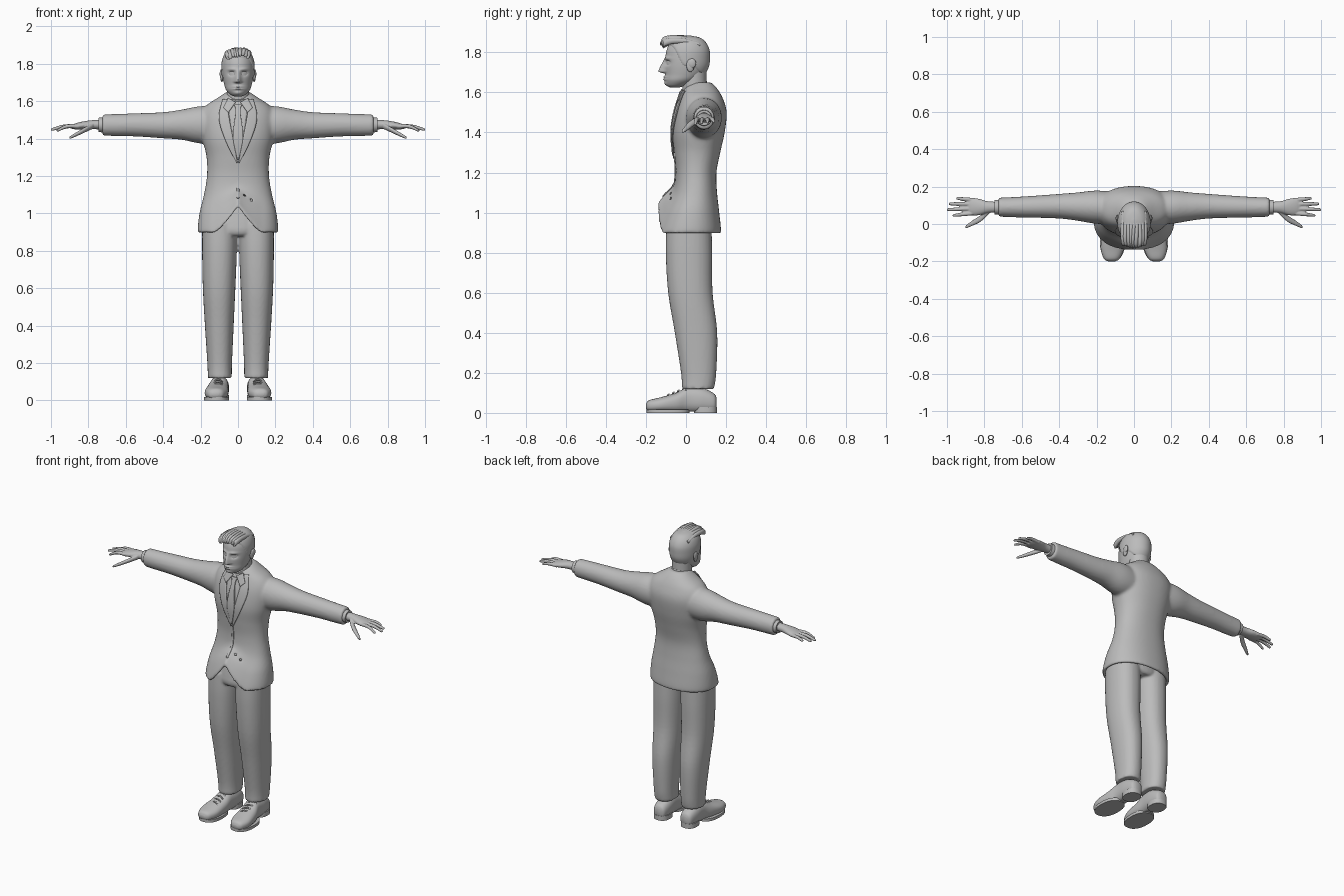
import bpy, bmesh, math, random
from mathutils import Vector, Matrix

random.seed(4)
if "Cube" in bpy.data.objects:
    bpy.data.objects.remove(bpy.data.objects["Cube"])

GREY = (0.5, 0.5, 0.5, 1)
mat = bpy.data.materials.new("plain grey")
mat.use_nodes = True
mat.diffuse_color = GREY
mat.node_tree.nodes["Principled BSDF"].inputs["Base Color"].default_value = GREY

PLANES = {"x": (Vector((0, 1, 0)), Vector((0, 0, 1))),
          "y": (Vector((1, 0, 0)), Vector((0, 0, 1))),
          "z": (Vector((1, 0, 0)), Vector((0, 1, 0)))}


def smooth_rows(rows, n):
    """Catmull-Rom interpolation of (x, y, z, radius a, radius b) rows."""
    out = []
    for i in range(len(rows) - 1):
        p = [rows[max(0, min(len(rows) - 1, i + k))] for k in (-1, 0, 1, 2)]
        for j in range(n):
            t = j / n
            out.append([b + .5 * t * (c - a + t * (2 * a - 5 * b + 4 * c - d + t * (3 * (b - c) + d - a)))
                        for a, b, c, d in zip(*p)])
    return out + [list(rows[-1])]


def loft(bm, rows, axis="z", seg=32, n=4, power=1.0, warp=None):
    """Skin rounded cross-sections placed across one axis."""
    u, v = PLANES[axis]
    rings = []
    for x, y, z, a, b in smooth_rows(rows, n):
        ring = []
        for k in range(seg):
            c, s = math.cos(math.tau * k / seg), math.sin(math.tau * k / seg)
            c, s = (math.copysign(abs(w) ** power, w) for w in (c, s))
            co = Vector((x, y, z)) + u * a * c + v * b * s
            ring.append(bm.verts.new(warp(co) if warp else co))
        rings.append(ring)
    for r0, r1 in zip(rings, rings[1:]):
        for k in range(seg):
            m = (k + 1) % seg
            bm.faces.new((r0[k], r0[m], r1[m], r1[k]))
    bm.faces.new(rings[0])
    bm.faces.new(rings[-1])


def ball(bm, loc, size):
    bmesh.ops.create_uvsphere(bm, u_segments=20, v_segments=12, radius=1,
                              matrix=Matrix.Translation(loc) @ Matrix.Diagonal((*size, 1)))


def finish(bm, name, mirror=False, voxel=0, relax=0):
    bmesh.ops.recalc_face_normals(bm, faces=bm.faces)
    me = bpy.data.meshes.new(name)
    bm.to_mesh(me)
    bm.free()
    me.shade_smooth()
    me.set_sharp_from_angle(angle=math.radians(50))
    me.materials.append(mat)
    ob = bpy.data.objects.new(name, me)
    bpy.context.collection.objects.link(ob)
    if mirror:
        ob.modifiers.new("mirror", "MIRROR")
    if voxel:
        r = ob.modifiers.new("blend", "REMESH")
        r.mode, r.voxel_size, r.use_smooth_shade = "VOXEL", voxel, True
    if relax:
        s = ob.modifiers.new("relax", "SMOOTH")
        s.factor, s.iterations = .5, relax
    return ob


def step(t):
    t = max(0, min(1, t))
    return t * t * (3 - 2 * t)


def bell(d, width):
    return math.exp(-(d / width) ** 2)


# Jacket: flared body with cutaway front hem, blended with both sleeves
def hem(co):
    cut = .14 * max(0, 1 - abs(co.x) / .13) ** 1.3
    co.z += cut * step(-co.y / .08) * max(0, min(1, (1.16 - co.z) / .25))
    return co


bm = bmesh.new()
loft(bm, [(0, .02, 1.06, .15, .1), (0, .016, .92, .19, .13), (0, .016, .9, .215, .158),
          (0, .028, 1.0, .206, .138), (0, .045, 1.1, .182, .11), (0, .05, 1.2, .166, .102),
          (0, .056, 1.3, .168, .115), (0, .063, 1.4, .19, .13), (0, .075, 1.5, .2, .128),
          (0, .077, 1.57, .175, .107), (0, .073, 1.62, .105, .082), (0, .075, 1.65, .06, .05)],
     seg=64, n=6, power=.9, warp=hem)
for s in (1, -1):
    loft(bm, [(s * .08, .085, 1.47, .085, .1), (s * .2, .09, 1.473, .089, .1), (s * .3, .093, 1.474, .076, .081),
              (s * .4, .095, 1.471, .066, .07), (s * .55, .092, 1.473, .058, .062),
              (s * .65, .09, 1.472, .054, .059), (s * .725, .09, 1.472, .051, .057)], "x", n=6)
jacket = finish(bm, "jacket", voxel=.009, relax=5)

# Trousers
bm = bmesh.new()
loft(bm, [(0, .015, .88, .1, .1), (0, .015, .92, .185, .112), (0, .02, 1.08, .15, .09)])
for s in (1, -1):
    loft(bm, [(s * .097, .06, .12, .064, .08), (s * .098, .063, .2, .066, .088), (s * .1, .05, .4, .077, .106),
              (s * .101, .022, .6, .087, .111), (s * .099, .015, .8, .093, .116), (s * .098, .015, .95, .093, .112)],
         n=6, power=.9)
finish(bm, "trousers", voxel=.008, relax=3)

# Shoes with soles and laces
bm = bmesh.new()
loft(bm, [(.12, -.2, .033, .018, .01), (.119, -.185, .035, .042, .028), (.116, -.13, .04, .062, .037),
          (.109, -.05, .05, .059, .05), (.101, .01, .065, .05, .064), (.098, .08, .063, .05, .062),
          (.097, .138, .052, .04, .046), (.097, .153, .05, .02, .025)], "y", n=6, power=.85,
     warp=lambda co: Vector((co.x, co.y, max(.006, co.z))))
finish(bm, "shoes", mirror=True)
bm = bmesh.new()
for z0, z1, row in ((0, .018, (.115, -.09, .068, .107)), (0, .03, (.098, .097, .05, .058))):
    x, y, a, b = row
    loft(bm, [(x, y, z0, a, b), (x, y, z1, a, b)], power=.85, n=1)
finish(bm, "soles", mirror=True)
bm = bmesh.new()
for k in range(4):
    y, z = -.085 + k * .025, .092 + k * .01
    loft(bm, [(.08, y - .008, z - .012, .005, .004), (.108, y, z, .005, .005),
              (.138, y + .008, z - .012, .005, .004)], "x", seg=8)
finish(bm, "laces", mirror=True)

# Shirt cuffs and hands
bm = bmesh.new()
loft(bm, [(.7, .09, 1.472, .042, .042), (.745, .09, 1.473, .038, .038)], "x", n=1)
finish(bm, "shirt_cuffs", mirror=True)
bm = bmesh.new()
loft(bm, [(.72, .09, 1.474, .029, .026), (.78, .09, 1.474, .031, .024), (.83, .091, 1.47, .044, .021),
          (.87, .093, 1.465, .046, .016), (.895, .094, 1.462, .036, .008)], "x")
for y0, x1, y1, z1 in ((.058, .97, .046, 1.444), (.082, 1, .077, 1.449), (.106, .99, .108, 1.452), (.128, .95, .137, 1.455)):
    loft(bm, [(.85, y0, 1.465, .011, .011), ((.86 + x1) / 2, (y0 + y1) / 2, 1.465, .0105, .0105),
              (x1 - .008, y1, z1, .008, .008), (x1, y1, z1, .004, .004)], "x", seg=12)
loft(bm, [(.775, .07, 1.468, .016, .016), (.82, .03, 1.446, .018, .014), (.865, .004, 1.422, .014, .011),
          (.895, -.013, 1.407, .009, .008), (.902, -.016, 1.403, .004, .004)], "x", seg=16)
finish(bm, "hands", mirror=True, voxel=.004, relax=1)

# Head with modelled sockets, nose, lips and chin
HEAD = [(0, -.055, 1.625, .02, .025), (0, -.045, 1.636, .042, .05), (0, -.025, 1.66, .064, .08),
        (0, -.008, 1.69, .074, .096), (0, .002, 1.73, .082, .108), (0, .006, 1.77, .085, .109),
        (0, .008, 1.81, .083, .105), (0, .008, 1.845, .07, .088), (0, .008, 1.868, .045, .06),
        (0, .008, 1.878, .01, .015)]


def face(co):
    x, z = co.x, co.z
    if co.y < -.02:
        co.y += .014 * bell(abs(x) - .034, .017) * bell(z - 1.748, .012)
        co.y -= .007 * bell(abs(x) - .032, .024) * bell(z - 1.77, .008)
        ridge = step((z - 1.692) / .012) * max(0, min(1, (1.775 - z) / .07))
        co.y -= .034 * ridge * bell(x, .011 + .006 * ridge)
        co.y -= .009 * bell(x, .024) * (bell(z - 1.677, .005) + bell(z - 1.665, .005))
        co.y -= .008 * bell(x, .024) * bell(z - 1.642, .012)
    return co


bm = bmesh.new()
loft(bm, HEAD, seg=112, n=9, warp=face)
finish(bm, "head")
bm = bmesh.new()
loft(bm, [(0, .05, 1.54, .066, .062), (0, .042, 1.62, .06, .06), (0, .04, 1.72, .062, .062)])
finish(bm, "neck")
bm = bmesh.new()
ball(bm, (.034, -.073, 1.747), (.014, .014, .009))
finish(bm, "eyes", mirror=True)
bm = bmesh.new()
ball(bm, (.086, .022, 1.735), (.009, .02, .033))
ball(bm, (.09, .03, 1.745), (.008, .02, .024))
finish(bm, "ears", mirror=True)


# Hair: raised cap above the hairline, plus swept front locks
def hairline(co):
    line = 1.825 - .1 * step((co.y + .075) / .07) - .045 * step((co.y - .03) / .06)
    mid = Vector((0, .01, 1.76))
    return mid + (co - mid) * (.96 + .085 * step((co.z - line) / .015))


bm = bmesh.new()
loft(bm, HEAD, seg=80, n=8, warp=hairline)
finish(bm, "hair_cap")
bm = bmesh.new()
for k in range(9):
    x = (k - 4) * .0145
    drop, j = 5 * x * x, random.uniform(-.007, .007)
    loft(bm, [(x, .07, 1.855 - drop, .009, .01), (x, .0, 1.872 - drop, .013, .013),
              (x * .95 + j, -.07, 1.872 + j / 2 - drop, .013, .016), (x * .85 + j, -.112, 1.858 + j - drop, .012, .018),
              (x * .8, -.129 + drop, 1.848 + j - drop, .004, .006)], "y", seg=10)
finish(bm, "hair_locks")


# Clothing panels laid over the jacket front
def panel(name, inner, outer, lift, thick=.006):
    bm = bmesh.new()
    a, b = smooth_rows(inner, 8), smooth_rows(outer, 8)
    grid = [[bm.verts.new((p[0] + (q[0] - p[0]) * t / 6, -.25, p[1] + (q[1] - p[1]) * t / 6))
             for t in range(7)] for p, q in zip(a, b)]
    for r0, r1 in zip(grid, grid[1:]):
        for k in range(6):
            bm.faces.new((r0[k], r0[k + 1], r1[k + 1], r1[k]))
    ob = finish(bm, name, mirror=True)
    w = ob.modifiers.new("drape", "SHRINKWRAP")
    w.target, w.wrap_method, w.wrap_mode = jacket, "PROJECT", "ABOVE_SURFACE"
    w.use_project_y, w.offset = True, lift
    t = ob.modifiers.new("cloth", "SOLIDIFY")
    t.thickness, t.offset = thick, 0


panel("shirt_front", [(0, 1.3), (0, 1.45), (0, 1.6)], [(.008, 1.3), (.035, 1.45), (.055, 1.6)], .002, .004)
panel("lapels", [(.002, 1.27), (.026, 1.4), (.048, 1.52), (.058, 1.605)],
      [(.008, 1.27), (.07, 1.4), (.1, 1.51), (.08, 1.605)], .006)
panel("tie", [(0, 1.29), (0, 1.4), (0, 1.54), (0, 1.58)],
      [(.004, 1.29), (.026, 1.41), (.013, 1.54), (.022, 1.58)], .009)
panel("collar_wings", [(.012, 1.59), (.05, 1.535)], [(.05, 1.61), (.075, 1.56)], .011)
panel("front_edge", [(0, 1.08), (0, 1.28)], [(.006, 1.08), (.006, 1.28)], .002, .005)

# Shirt collar, higher at the nape
bm = bmesh.new()
loft(bm, [(0, .042, 1.58, .08, .072), (0, .042, 1.61, .073, .067), (0, .04, 1.632, .067, .064)],
     warp=lambda co: co + Vector((0, 0, (co.y - .04) * .4)))
finish(bm, "shirt_collar")
